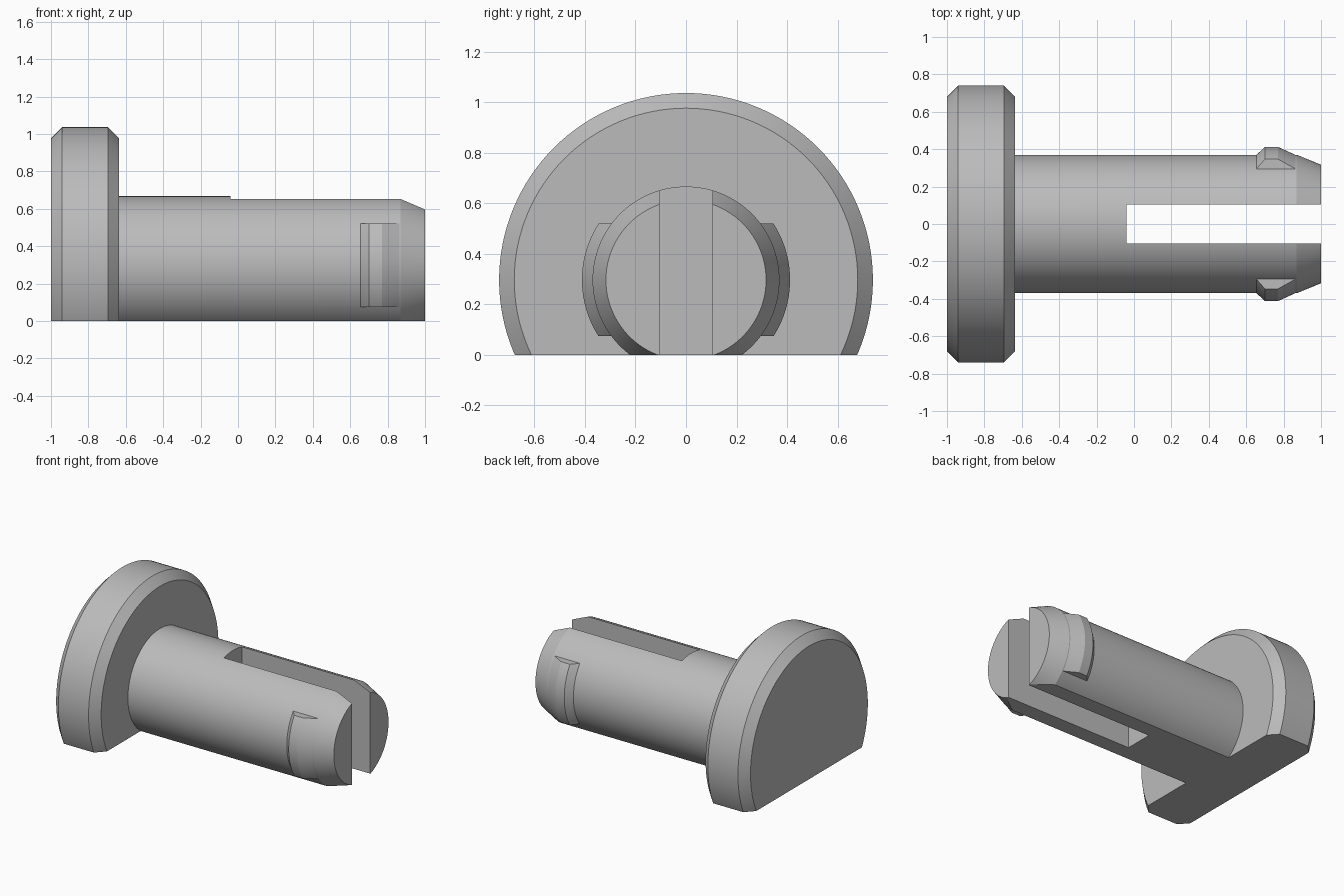
import bpy, bmesh
from math import pi, radians
from mathutils import Matrix, Vector

if "Cube" in bpy.data.objects:
    bpy.data.objects.remove(bpy.data.objects["Cube"], do_unlink=True)

AXIS_Z = 0.297
SEGMENTS = 128

grey = bpy.data.materials.new("plain grey")
grey.use_nodes = True
grey.diffuse_color = (0.5, 0.5, 0.5, 1)
grey.node_tree.nodes["Principled BSDF"].inputs["Base Color"].default_value = (0.5, 0.5, 0.5, 1)


def add_object(name, bm):
    bmesh.ops.recalc_face_normals(bm, faces=bm.faces)
    mesh = bpy.data.meshes.new(name)
    bm.to_mesh(mesh)
    bm.free()
    mesh.materials.append(grey)
    obj = bpy.data.objects.new(name, mesh)
    bpy.context.collection.objects.link(obj)
    return obj


def turned(name, profile):
    """Solid of revolution about the pin axis from (x, radius) points."""
    bm = bmesh.new()
    verts = [bm.verts.new((x, 0, AXIS_Z + r)) for x, r in profile]
    edges = [bm.edges.new(pair) for pair in zip(verts, verts[1:])]
    bmesh.ops.spin(bm, geom=verts + edges, cent=(0, 0, AXIS_Z), axis=(1, 0, 0),
                   angle=2 * pi, steps=SEGMENTS, use_duplicate=False)
    bmesh.ops.remove_doubles(bm, verts=bm.verts, dist=1e-5)
    return add_object(name, bm)


def box(name, low, high):
    low, high = Vector(low), Vector(high)
    bm = bmesh.new()
    bmesh.ops.create_cube(bm, size=1, matrix=Matrix.Translation((low + high) / 2)
                          @ Matrix.Diagonal((*(high - low), 1)))
    return add_object(name, bm)


def combine(target, tool, operation):
    mod = target.modifiers.new(operation.title(), 'BOOLEAN')
    mod.operation, mod.solver, mod.object = operation, 'EXACT', tool
    bpy.context.view_layer.objects.active = target
    bpy.ops.object.modifier_apply(modifier=mod.name)
    bpy.data.objects.remove(tool, do_unlink=True)


# Chamfered head and tapered shaft, turned in one piece
pin = turned("split_pin", [(-1, 0), (-1, 0.68), (-0.94, 0.74), (-0.695, 0.74),
                           (-0.635, 0.68), (-0.635, 0.37), (0.87, 0.37),
                           (1, 0.317), (1, 0)])

# Snap barbs on both sides, trimmed flat above and below
barbs = turned("snap_barbs", [(0.655, 0), (0.655, 0.37), (0.7, 0.412), (0.77, 0.412),
                              (0.88, 0.362), (0.88, 0)])
combine(barbs, box("barb_trim", (0.5, -1, 0.075), (0.95, 1, 0.52)), 'INTERSECT')
combine(pin, barbs, 'UNION')

# Slot between the two prongs, and the flat underside
combine(pin, box("slot_cutter", (-0.04, -0.105, -1), (1.5, 0.105, 1)), 'DIFFERENCE')
combine(pin, box("base_cutter", (-2, -2, -1), (2, 2, 0)), 'DIFFERENCE')

# Smooth round faces with crisp edges
bpy.ops.object.select_all(action='DESELECT')
pin.select_set(True)
bpy.context.view_layer.objects.active = pin
bpy.ops.object.shade_smooth_by_angle(angle=radians(15))
